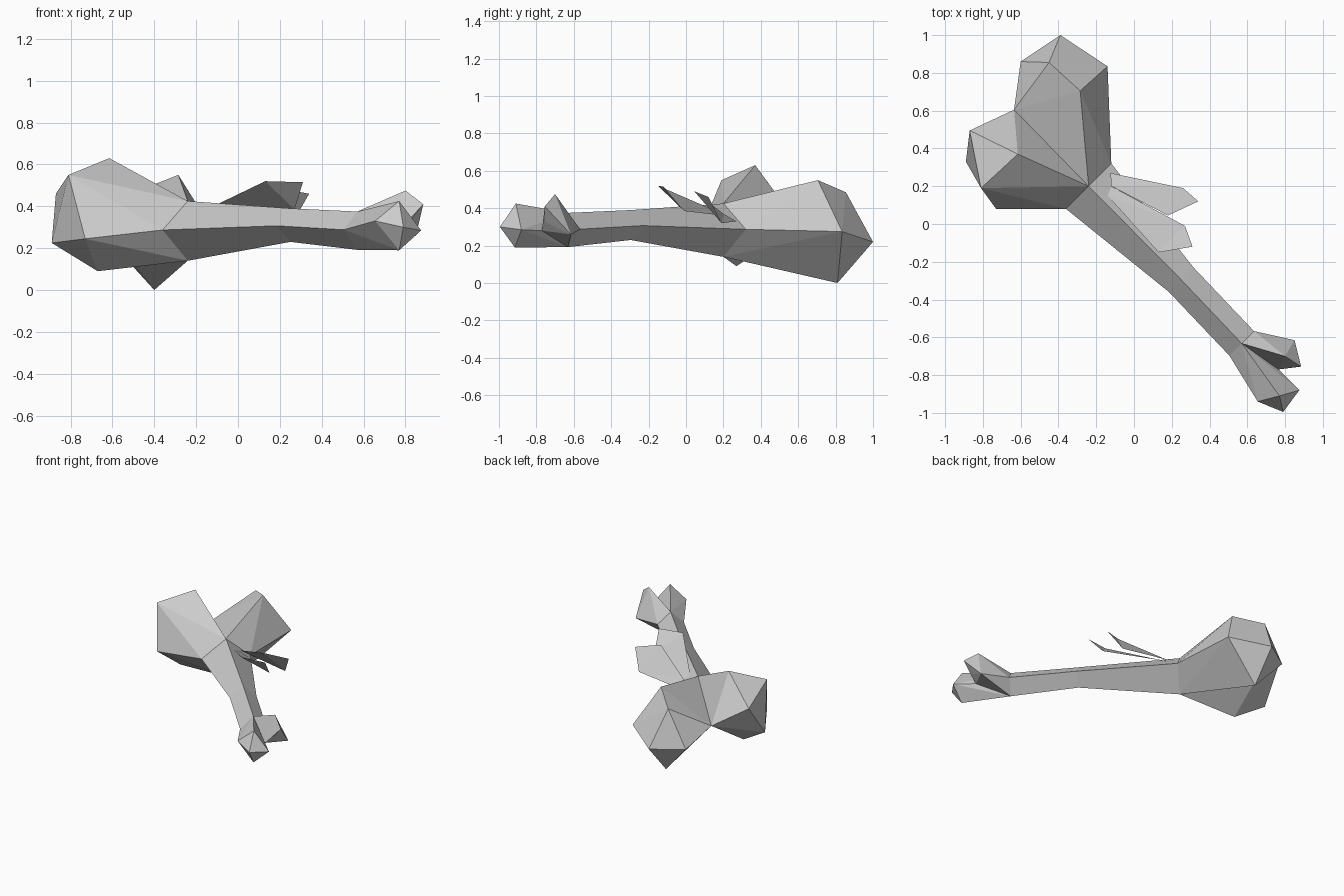
import bpy
import bmesh
from mathutils import Vector

cube = bpy.data.objects.get("Cube")
if cube:
    bpy.data.objects.remove(cube, do_unlink=True)

grey = bpy.data.materials.new("bone_grey")
grey.use_nodes = True
colour = (0.6, 0.6, 0.6, 1)
grey.diffuse_color = colour
grey.node_tree.nodes["Principled BSDF"].inputs["Base Color"].default_value = colour


def finish(name, bm):
    """Turn a bmesh into a flat shaded object."""
    mesh = bpy.data.meshes.new(name)
    bm.to_mesh(mesh)
    bm.free()
    mesh.materials.append(grey)
    obj = bpy.data.objects.new(name, mesh)
    bpy.context.collection.objects.link(obj)
    return obj


def diamond(x, y, half, top, side, bottom):
    """Four-sided cross-section, square to the diagonal shaft."""
    return {
        "top": Vector((x, y, top)),
        "front": Vector((x - half, y - half, side)),
        "bottom": Vector((x, y, bottom)),
        "back": Vector((x + half, y + half, side)),
    }


def knuckle(name, ring, sides, points):
    """Faceted lump: the hull of some ring corners and a few outer points."""
    bm = bmesh.new()
    for p in [ring[s] for s in sides] + points:
        bm.verts.new(p)
    bmesh.ops.convex_hull(bm, input=bm.verts[:])
    loose = [v for v in bm.verts if not v.link_faces]
    bmesh.ops.delete(bm, geom=loose, context="VERTS")
    bmesh.ops.recalc_face_normals(bm, faces=bm.faces[:])
    return finish(name, bm)


# Shaft: three diamond sections joined by strips
neck = diamond(-0.24, 0.20, 0.12, 0.425, 0.287, 0.14)
middle = diamond(0.25, -0.295, 0.065, 0.39, 0.307, 0.23)
ankle = diamond(0.57, -0.632, 0.065, 0.375, 0.288, 0.192)
bm = bmesh.new()
rings = [[bm.verts.new(p) for p in r.values()] for r in (neck, middle, ankle)]
for a, b in zip(rings, rings[1:]):
    for i in range(4):
        j = (i + 1) % 4
        bm.faces.new((a[i], a[j], b[j], b[i]))
bmesh.ops.recalc_face_normals(bm, faces=bm.faces[:])
finish("shaft", bm)

# Large end: two knuckles meeting at a shared cleft point
cleft = (-0.635, 0.605, 0.31)
knuckle("large_knuckle_back", neck, ("top", "back", "bottom"), [
    cleft, (-0.285, 0.705, 0.55), (-0.14, 0.835, 0.275), (-0.45, 0.855, 0.485),
    (-0.39, 1.0, 0.22), (-0.60, 0.86, 0.22), (-0.40, 0.81, 0.0)])
knuckle("large_knuckle_front", neck, ("top", "front", "bottom"), [
    cleft, (-0.615, 0.37, 0.63), (-0.81, 0.19, 0.55), (-0.87, 0.495, 0.46),
    (-0.89, 0.33, 0.225), (-0.73, 0.08, 0.245), (-0.67, 0.27, 0.09)])

# Small end: two smaller knuckles
cleft = (0.765, -0.77, 0.28)
knuckle("small_knuckle_back", ankle, ("top", "back", "bottom"), [
    cleft, (0.80, -0.70, 0.475), (0.885, -0.755, 0.41),
    (0.85, -0.615, 0.26), (0.82, -0.76, 0.33)])
knuckle("small_knuckle_front", ankle, ("top", "front", "bottom"), [
    cleft, (0.77, -0.91, 0.425), (0.79, -0.995, 0.30), (0.655, -0.94, 0.33),
    (0.875, -0.88, 0.285), (0.77, -0.915, 0.19)])

# Two thin splinters fanning from the neck
splinters = {
    "splinter_back": [(-0.12, 0.20, 0.37), (0.18, 0.045, 0.49), (0.34, 0.12, 0.46),
                      (0.26, 0.19, 0.32), (-0.125, 0.27, 0.33)],
    "splinter_front": [(-0.14, 0.15, 0.39), (0.13, -0.15, 0.52), (0.31, -0.12, 0.515),
                       (0.27, -0.01, 0.385), (-0.12, 0.20, 0.36)],
}
for name, outline in splinters.items():
    bm = bmesh.new()
    bm.faces.new([bm.verts.new(p) for p in outline])
    bmesh.ops.triangulate(bm, faces=bm.faces[:])
    finish(name, bm)
